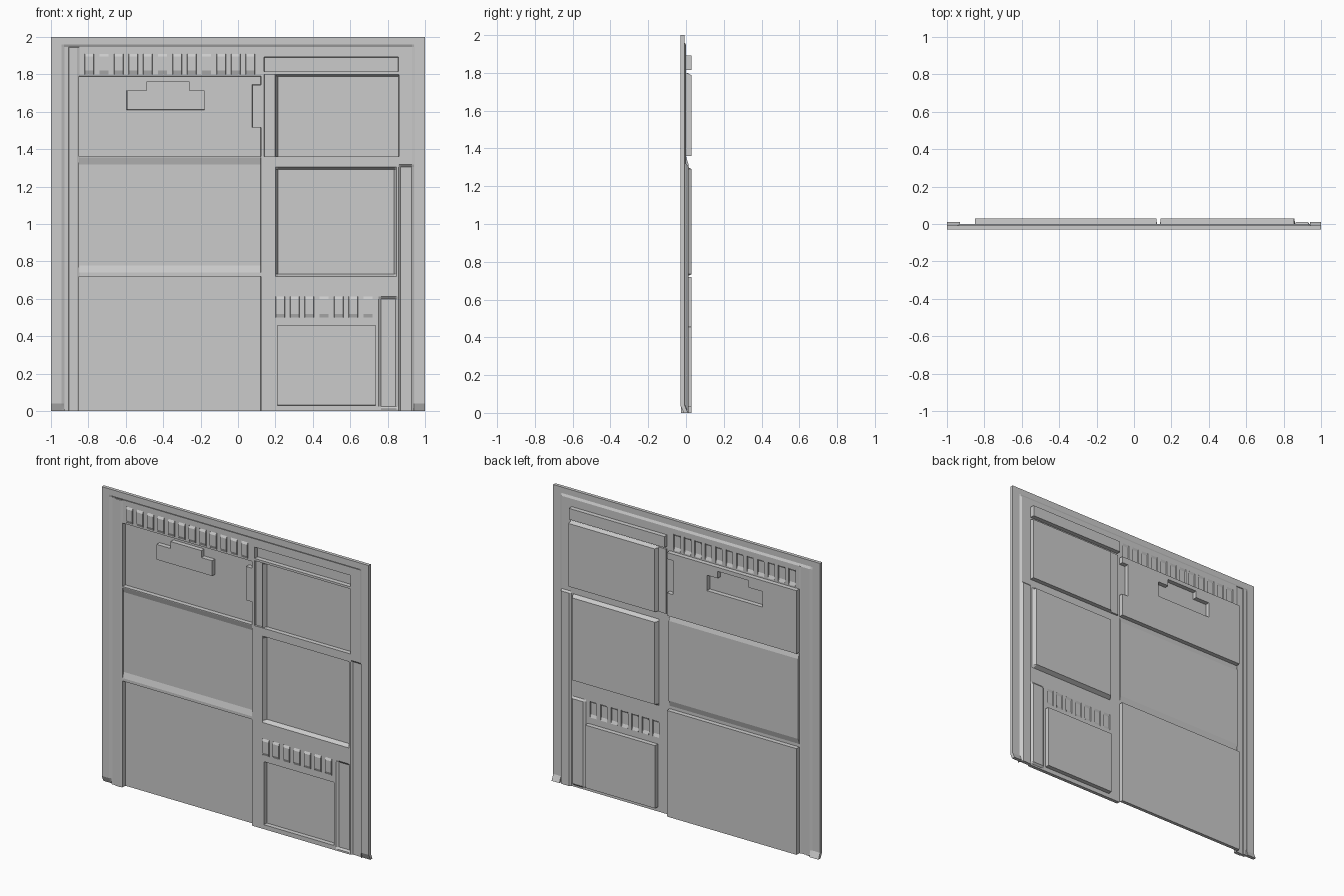
import bpy, bmesh, math

if "Cube" in bpy.data.objects:
    bpy.data.objects.remove(bpy.data.objects["Cube"])

# A pressed wall panel: one sheet, stepped in depth, with the back following the front
THICK = 0.023
BORDER, BASE, MID, DEEP = -0.03, -0.022, -0.011, 0.007   # front-face y levels
W = 0.001                                                # near-vertical wall
features = []


def press(x0, x1, z0, z1, y, l=W, r=W, b=W, t=W):
    """Push a rectangle to level y; l, r, b, t are the slope widths of its sides."""
    features.append((x0, x1, z0, z1, y, l, r, b, t))


def vents(x_first, z0, z1, count):
    for i in range(count):
        x = x_first + i * 0.0783
        press(x, x + 0.05, z0, z1, BORDER, 0.002, 0.002, 0.02, 0.014)


# inner field inside the raised border
press(-0.945, 0.945, -1, 1.96, BASE, 0.018, 0.014, W, 0.015)
# border feet kick backwards at the bottom
press(-3, -0.93, -0.005, 0.04, -0.012, t=0.04)
press(0.94, 3, -0.005, 0.04, -0.012, t=0.04)
# left edge rib
press(-0.905, -0.848, -1, 1.945, -0.027, r=0.012)

# left column: upper panel with raised plates, sloped middle panel, lower panel
press(-0.85, 0.122, 1.36, 1.79, DEEP)
press(-0.595, -0.178, 1.61, 1.715, BASE)
press(-0.49, -0.258, 1.65, 1.762, BASE)
press(0.076, 0.13, 1.515, 1.745, BASE)
press(-0.85, 0.122, 0.74, 1.355, MID, b=0.038, t=0.036)
press(-0.85, 0.122, -1, 0.72, DEEP)

# right column: top strip, side strip and windows
press(0.14, 0.857, 1.815, 1.892, DEEP)
press(0.14, 0.2, 1.36, 1.80, MID)
press(0.2, 0.86, 1.36, 1.80, DEEP, l=0.014, t=0.012)
press(0.2, 0.847, 0.72, 1.305, DEEP, 0.014, 0.014, 0.014, 0.014)
press(0.21, 0.735, 0.03, 0.457, DEEP)

# right edge channels
press(0.75, 0.857, 0.012, 0.612, MID, 0.015, 0.015, 0.012, 0.013)
press(0.857, 0.94, -1, 1.318, MID, 0.012, 0.012, W, 0.012)

# vent rows
vents(-0.82, 1.80, 1.91, 12)
vents(0.20, 0.50, 0.612, 7)


def level(x, z):
    y = BORDER
    for x0, x1, z0, z1, target, l, r, b, t in features:
        m = min((x - x0) / l, (x1 - x) / r, (z - z0) / b, (z1 - z) / t, 1)
        if m > 0:
            y += (target - y) * m
    return y


# grid lines at every feature edge
xs, zs = {-1.0, 1.0}, {0.0, 2.0}
for x0, x1, z0, z1, y, l, r, b, t in features:
    xs.update(round(v, 4) for v in (x0, x0 + l, x1 - r, x1) if -1 < v < 1)
    zs.update(round(v, 4) for v in (z0, z0 + b, z1 - t, z1) if 0 < v < 2)
xs, zs = sorted(xs), sorted(zs)

bm = bmesh.new()
rows = [[bm.verts.new((x, level(x, z), z)) for x in xs] for z in zs]
for lo, hi in zip(rows, rows[1:]):
    for i in range(len(xs) - 1):
        bm.faces.new((lo[i], lo[i + 1], hi[i + 1], hi[i]))

# merge flat areas, then give the sheet its thickness
bmesh.ops.dissolve_limit(bm, angle_limit=math.radians(0.1),
                         verts=bm.verts[:], edges=bm.edges[:])
out = bmesh.ops.extrude_face_region(bm, geom=bm.faces[:], use_keep_orig=True)
back = [g for g in out["geom"] if isinstance(g, bmesh.types.BMVert)]
bmesh.ops.translate(bm, verts=back, vec=(0, THICK, 0))
bmesh.ops.recalc_face_normals(bm, faces=bm.faces[:])

mesh = bpy.data.meshes.new("wall_panel")
bm.to_mesh(mesh)
bm.free()
grey = bpy.data.materials.new("panel grey")
grey.diffuse_color = (0.6, 0.6, 0.6, 1)
grey.use_nodes = True
grey.node_tree.nodes["Principled BSDF"].inputs["Base Color"].default_value = grey.diffuse_color
mesh.materials.append(grey)
panel = bpy.data.objects.new("wall_panel", mesh)
bpy.context.collection.objects.link(panel)
